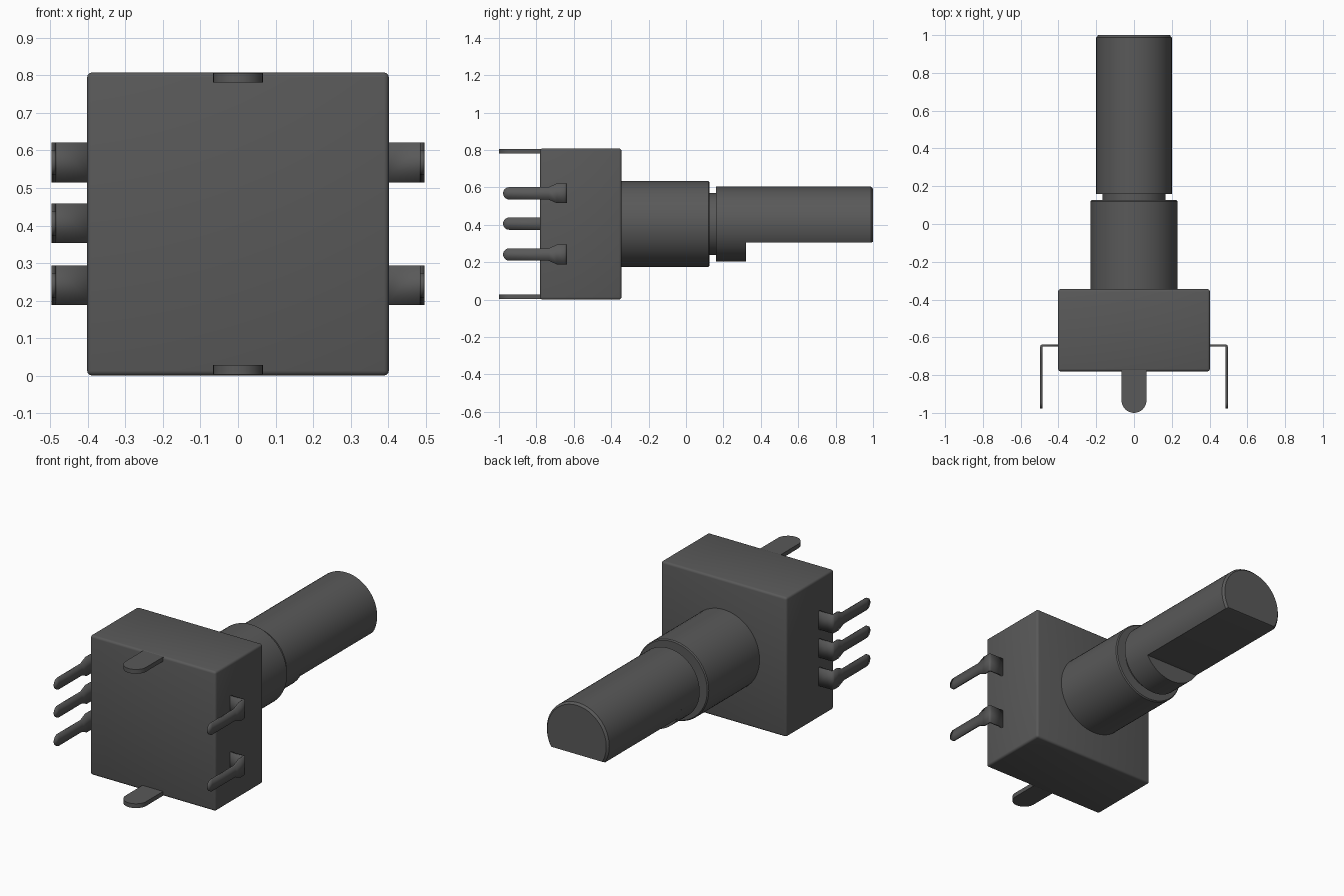
import bpy
import bmesh
from math import sin, cos, pi, asin, radians

cube = bpy.data.objects.get("Cube")
if cube:
    bpy.data.objects.remove(cube, do_unlink=True)

grey = bpy.data.materials.new("dark grey")
grey.use_nodes = True
colour = (0.1, 0.1, 0.1, 1)
grey.diffuse_color = colour
grey.node_tree.nodes["Principled BSDF"].inputs["Base Color"].default_value = colour

MID = 0.404   # height of the shaft axis


def finish(name, bm, smooth=True):
    bmesh.ops.recalc_face_normals(bm, faces=bm.faces)
    mesh = bpy.data.meshes.new(name)
    bm.to_mesh(mesh)
    bm.free()
    mesh.materials.append(grey)
    obj = bpy.data.objects.new(name, mesh)
    bpy.context.collection.objects.link(obj)
    if smooth:
        bpy.ops.object.select_all(action='DESELECT')
        obj.select_set(True)
        bpy.context.view_layer.objects.active = obj
        bpy.ops.object.shade_smooth_by_angle(angle=radians(30))
    return obj


def loft(name, section, stations):
    """Closed x-z section carried along y through (y, scale) stations."""
    bm = bmesh.new()
    rings = [[bm.verts.new((x * s, y, MID + z * s)) for x, z in section]
             for y, s in stations]
    n = len(section)
    for a, b in zip(rings, rings[1:]):
        for i in range(n):
            j = (i + 1) % n
            bm.faces.new((a[i], a[j], b[j], b[i]))
    bm.faces.new(rings[0])
    bm.faces.new(rings[-1])
    return finish(name, bm)


def arc(radius, start=0, end=2 * pi, count=64, closed=True):
    steps = count if closed else count - 1
    return [(radius * cos(start + (end - start) * i / steps),
             radius * sin(start + (end - start) * i / steps))
            for i in range(count)]


# Housing with softened edges
bm = bmesh.new()
bmesh.ops.create_cube(bm, size=1)
for v in bm.verts:
    v.co.x *= 0.804
    v.co.y = v.co.y * 0.435 - 0.5625
    v.co.z = v.co.z * 0.808 + MID
bmesh.ops.bevel(bm, geom=bm.edges[:], offset=0.013, segments=3,
                profile=0.5, affect='EDGES')
finish("housing", bm)

# Bushing, neck and shaft
loft("bushing", arc(0.23), [(-0.36, 1), (0.12, 1), (0.126, 0.975)])
loft("neck", arc(0.167), [(0.11, 1), (0.17, 1)])
loft("shaft_base", arc(0.2), [(0.16, 1), (0.322, 1)])
flat = asin(0.1 / 0.2)
loft("flatted_shaft", arc(0.2, -flat, pi + flat, 49, closed=False),
     [(0.31, 1), (0.988, 1), (1.0, 0.945)])

# Rounded mounting tabs at the top and bottom
for name, z in (("top_tab", 0.781), ("bottom_tab", 0.003)):
    bm = bmesh.new()
    outline = [(0.066, -0.76)]
    outline += [(x, y - 0.934) for x, y in arc(0.066, 0, -pi, 17, closed=False)]
    outline.append((-0.066, -0.76))
    face = bm.faces.new([bm.verts.new((x, y, z)) for x, y in outline])
    up = bmesh.ops.extrude_face_region(bm, geom=[face])["geom"]
    bmesh.ops.translate(bm, vec=(0, 0, 0.025),
                        verts=[v for v in up if isinstance(v, bmesh.types.BMVert)])
    finish(name, bm)


# Bent terminals: x, y and half width along the strip, ending in a round tip
def terminal(name, side, z):
    path = [(0.39, -0.643, 0.053), (0.483, -0.643, 0.053),
            (0.489, -0.645, 0.053), (0.491, -0.651, 0.053),
            (0.491, -0.69, 0.053), (0.491, -0.735, 0.033)]
    for i in range(8):
        a = i / 8 * pi / 2
        path.append((0.491, -0.945 - 0.033 * sin(a), 0.033 * cos(a)))
    bm = bmesh.new()
    rows = [[bm.verts.new((side * x, y, z + s * w)) for s in (-1, 1)]
            for x, y, w in path]
    for a, b in zip(rows, rows[1:]):
        bm.faces.new((a[0], a[1], b[1], b[0]))
    tip = bm.verts.new((side * 0.491, -0.978, z))
    bm.faces.new((rows[-1][0], rows[-1][1], tip))
    obj = finish(name, bm)
    solid = obj.modifiers.new("thickness", 'SOLIDIFY')
    solid.thickness = 0.011
    solid.offset = 0
    solid.use_even_offset = True


for label, dz in (("upper", 0.164), ("middle", 0.002), ("lower", -0.163)):
    terminal("right_" + label + "_terminal", -1, MID + dz)
    if label != "middle":
        terminal("left_" + label + "_terminal", 1, MID + dz)
